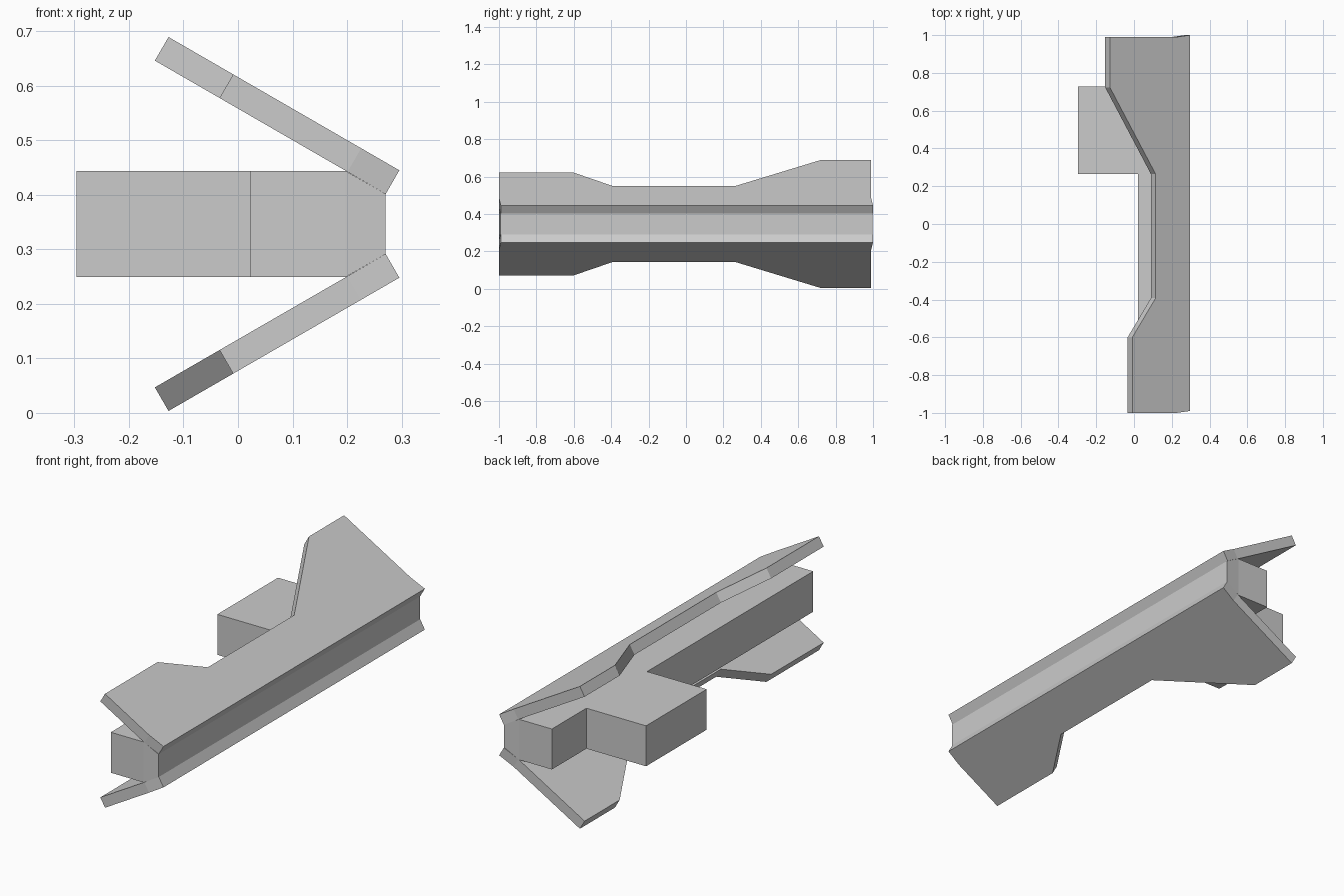
import bpy, bmesh, math
from mathutils import Vector

if "Cube" in bpy.data.objects:
    bpy.data.objects.remove(bpy.data.objects["Cube"])

MID_Z = 0.3465
ANGLE = math.radians(30)
THICK = 0.05


def prism(bm, base, offset):
    """Closed prism from a planar outline and an extrusion vector."""
    face = bm.faces.new([bm.verts.new(p) for p in base])
    ext = bmesh.ops.extrude_face_region(bm, geom=[face], use_keep_orig=True)
    verts = [v for v in ext["geom"] if isinstance(v, bmesh.types.BMVert)]
    bmesh.ops.translate(bm, verts=verts, vec=offset)


def finish(name, bm):
    bmesh.ops.recalc_face_normals(bm, faces=bm.faces[:])
    mesh = bpy.data.meshes.new(name)
    bm.to_mesh(mesh)
    bm.free()
    obj = bpy.data.objects.new(name, mesh)
    bpy.context.collection.objects.link(obj)
    return obj


# Slanted plates: outline as (distance up the slope, y), mirrored about mid height
plate_outline = [(0, -0.99), (0.081, -1), (0.352, -1), (0.352, -0.6),
                 (0.21, -0.393), (0.21, 0.265), (0.489, 0.723),
                 (0.489, 0.99), (0.081, 0.99), (0, 1)]
for name, side in (("upper_plate", 1), ("lower_plate", -1)):
    bm = bmesh.new()
    base = [Vector((0.296 - u * math.cos(ANGLE), y,
                    MID_Z + side * (0.0985 + u * math.sin(ANGLE))))
            for u, y in plate_outline]
    prism(bm, base, Vector((-THICK * math.sin(ANGLE), 0,
                            -side * THICK * math.cos(ANGLE))))
    finish(name, bm)

# Central block with side lug: plan outline, tapered where it meets the plates
block_outline = [(0.271, -0.993), (0.271, 0.997), (0.197, 0.99), (0.022, 0.99),
                 (0.022, 0.727), (-0.296, 0.727), (-0.296, 0.265),
                 (0.022, 0.265), (0.022, -1), (0.197, -1)]
HALF = 0.0975
bm = bmesh.new()
prism(bm, [Vector((x, y, MID_Z - HALF)) for x, y in block_outline],
      Vector((0, 0, 2 * HALF)))
bmesh.ops.bisect_plane(bm, geom=bm.verts[:] + bm.edges[:] + bm.faces[:],
                       dist=1e-4, plane_co=(0.197, 0, 0), plane_no=(1, 0, 0))
for v in bm.verts:
    if v.co.x > 0.25:
        v.co.z = MID_Z + math.copysign(0.0552, v.co.z - MID_Z)
finish("central_block", bm)
